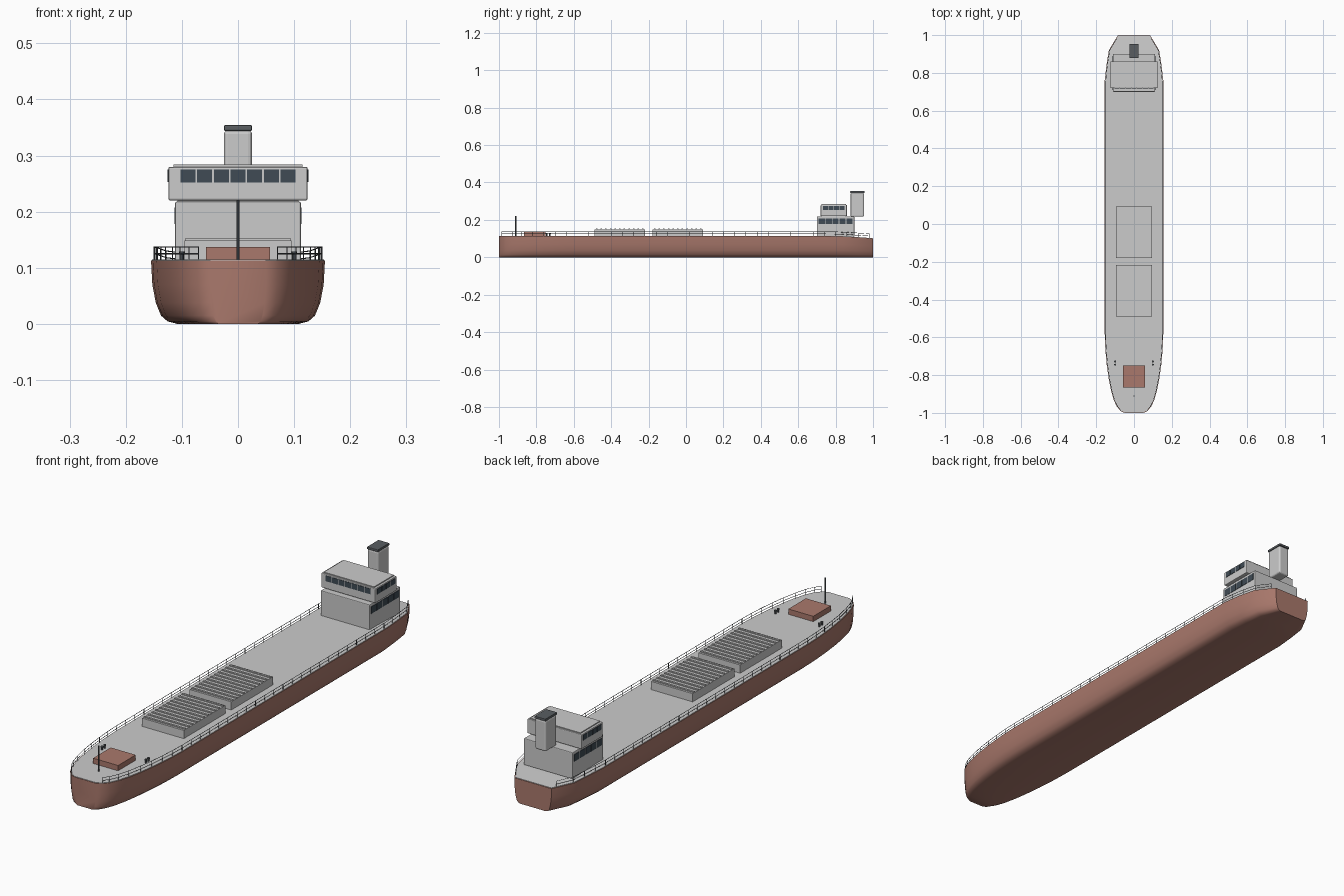
import bpy, bmesh, math
from mathutils import Vector

if "Cube" in bpy.data.objects:
    bpy.data.objects.remove(bpy.data.objects["Cube"])


def material(name, rgb):
    m = bpy.data.materials.new(name)
    m.diffuse_color = (*rgb, 1)
    m.use_nodes = True
    m.node_tree.nodes["Principled BSDF"].inputs["Base Color"].default_value = m.diffuse_color
    return m


RED = material("hull_red", (0.40, 0.19, 0.15))
DARK = material("dark_metal", (0.10, 0.11, 0.12))
GLASS = material("window_glass", (0.05, 0.07, 0.09))


def finish(name, bm, mat=None, smooth=False):
    bmesh.ops.recalc_face_normals(bm, faces=bm.faces)
    me = bpy.data.meshes.new(name)
    bm.to_mesh(me)
    bm.free()
    ob = bpy.data.objects.new(name, me)
    bpy.context.collection.objects.link(ob)
    if mat:
        me.materials.append(mat)
    if smooth:
        bpy.ops.object.select_all(action='DESELECT')
        ob.select_set(True)
        bpy.context.view_layer.objects.active = ob
        bpy.ops.object.shade_smooth_by_angle(angle=math.radians(35))
    return ob


def add_box(bm, x0, x1, y0, y1, z0, z1):
    vs = bmesh.ops.create_cube(bm, size=1)["verts"]
    for v in vs:
        v.co = Vector(((x0 + x1) / 2 + v.co.x * (x1 - x0),
                       (y0 + y1) / 2 + v.co.y * (y1 - y0),
                       (z0 + z1) / 2 + v.co.z * (z1 - z0)))


def box(name, x, y0, y1, z0, z1, mat=None, bevel=0.0, seg=2):
    bm = bmesh.new()
    add_box(bm, -x, x, y0, y1, z0, z1)
    ob = finish(name, bm, mat)
    if bevel:
        b = ob.modifiers.new("bevel", 'BEVEL')
        b.width, b.segments = bevel, seg
    return ob


def add_tube(bm, a, b, r, seg=6):
    a, b = Vector(a), Vector(b)
    d = b - a
    vs = bmesh.ops.create_cone(bm, cap_ends=True, segments=seg, radius1=r,
                               radius2=r, depth=d.length)["verts"]
    q = d.to_track_quat('Z', 'Y')
    for v in vs:
        v.co = (a + b) / 2 + q @ v.co


def loft(name, rings, mat=None, smooth=False):
    bm = bmesh.new()
    rows = [[bm.verts.new(p) for p in ring] for ring in rings]
    n = len(rows[0])
    for r0, r1 in zip(rows, rows[1:]):
        for i in range(n):
            j = (i + 1) % n
            bm.faces.new((r0[i], r0[j], r1[j], r1[i]))
    bm.faces.new(rows[0])
    bm.faces.new(rows[-1])
    return finish(name, bm, mat, smooth)


# Plan outline (y, half width) and sheer line
STATIONS = [(-1, .050), (-.99, .071), (-.965, .092), (-.93, .108), (-.88, .122),
            (-.82, .134), (-.74, .145), (-.66, .152), (-.58, .155), (0, .155),
            (.76, .155), (.84, .146), (.92, .133), (1, .085)]


def half_width(y):
    for (y0, w0), (y1, w1) in zip(STATIONS, STATIONS[1:]):
        if y <= y1:
            return w0 + (w1 - w0) * (y - y0) / (y1 - y0)
    return STATIONS[-1][1]


def sheer(y):
    return 0.113 - 0.013 * max(0, (y - 0.76) / 0.24) ** 1.5


# Hull: rounded bilge section swept along the plan outline
SECTION = [(.70, 0), (.81, .04), (.885, .13), (.945, .33), (.985, .62), (1, 1)]
rings = []
for y, w in STATIONS:
    half = [(w * f, y, sheer(y) * h) for f, h in SECTION]
    rings.append(half + [(-x, yy, z) for x, yy, z in reversed(half)])
loft("hull", rings, RED, True)

# Deck plate following the sheer
rings = []
for y, w in STATIONS:
    yy, ww, z = y * 0.998, w - 0.002, sheer(y)
    rings.append([(-ww, yy, z - .002), (ww, yy, z - .002), (ww, yy, z + .002), (-ww, yy, z + .002)])
loft("deck", rings)

# Cargo hatches with cross ribs
for n, y0 in (("front", -.49), ("rear", -.18)):
    box(n + "_cargo_hatch", .095, y0, y0 + .272, .112, .149)
    bm = bmesh.new()
    for i in range(11):
        y = y0 + .272 * (i + .5) / 11
        add_box(bm, -.094, .094, y - .004, y + .004, .148, .153)
    finish(n + "_hatch_ribs", bm)

# Forward store hatch and foremast
box("bow_hatch", .057, -.865, -.75, .112, .137, RED)
bm = bmesh.new()
add_tube(bm, (0, -.91, .112), (0, -.91, .22), .003, 10)
finish("foremast", bm, DARK, True)

# Mooring bollards in pairs on each side
bm = bmesh.new()
for s in (-1, 1):
    for y in (-.745, -.728):
        add_tube(bm, (s * .1, y, .112), (s * .1, y, .127), .004, 10)
        add_tube(bm, (s * .1, y, .125), (s * .1, y, .129), .0055, 10)
finish("bollards", bm, DARK, True)

# Deckhouse, bridge and roof
box("deckhouse", .112, .70, .90, .108, .218, bevel=.003)
box("bridge", .124, .72, .86, .22, .28, bevel=.003)
box("bridge_floor", .108, .725, .855, .216, .222)
box("bridge_roof", .115, .725, .855, .279, .284)

# Windows
bm = bmesh.new()
for i in range(7):
    x = (i - 3) * .0297
    add_box(bm, x - .0135, x + .0135, .7185, .723, .252, .275)
finish("bridge_front_windows", bm, GLASS)
bm = bmesh.new()
for s in (-1, 1):
    for i in range(4):
        y = .745 + i * .030
        add_box(bm, s * .1225, s * .1255, y - .0135, y + .0135, .253, .275)
finish("bridge_side_windows", bm, GLASS)
bm = bmesh.new()
for s in (-1, 1):
    for i in range(5):
        y = .726 + i * .037
        add_box(bm, s * .1105, s * .1135, y - .0165, y + .0165, .178, .207)
finish("deckhouse_side_windows", bm, GLASS)

# Funnel with dark cap, overhanging the deckhouse
box("funnel", .025, .88, .952, .217, .345, bevel=.007, seg=3)
box("funnel_cap", .025, .878, .954, .344, .354, DARK, bevel=.002)

# Guard rails along both sides
ys = [-.985, -.965, -.93, -.88] + [-.82 + i * .06 for i in range(31)]
bm = bmesh.new()
for s in (-1, 1):
    pts = [Vector((s * (half_width(y) - .005), y, sheer(y))) for y in ys]
    for p in pts:
        add_tube(bm, p, p + Vector((0, 0, .024)), .0011)
    for h in (.012, .024):
        for a, b in zip(pts, pts[1:]):
            add_tube(bm, a + Vector((0, 0, h)), b + Vector((0, 0, h)), .0010)
finish("guard_rails", bm, DARK)
